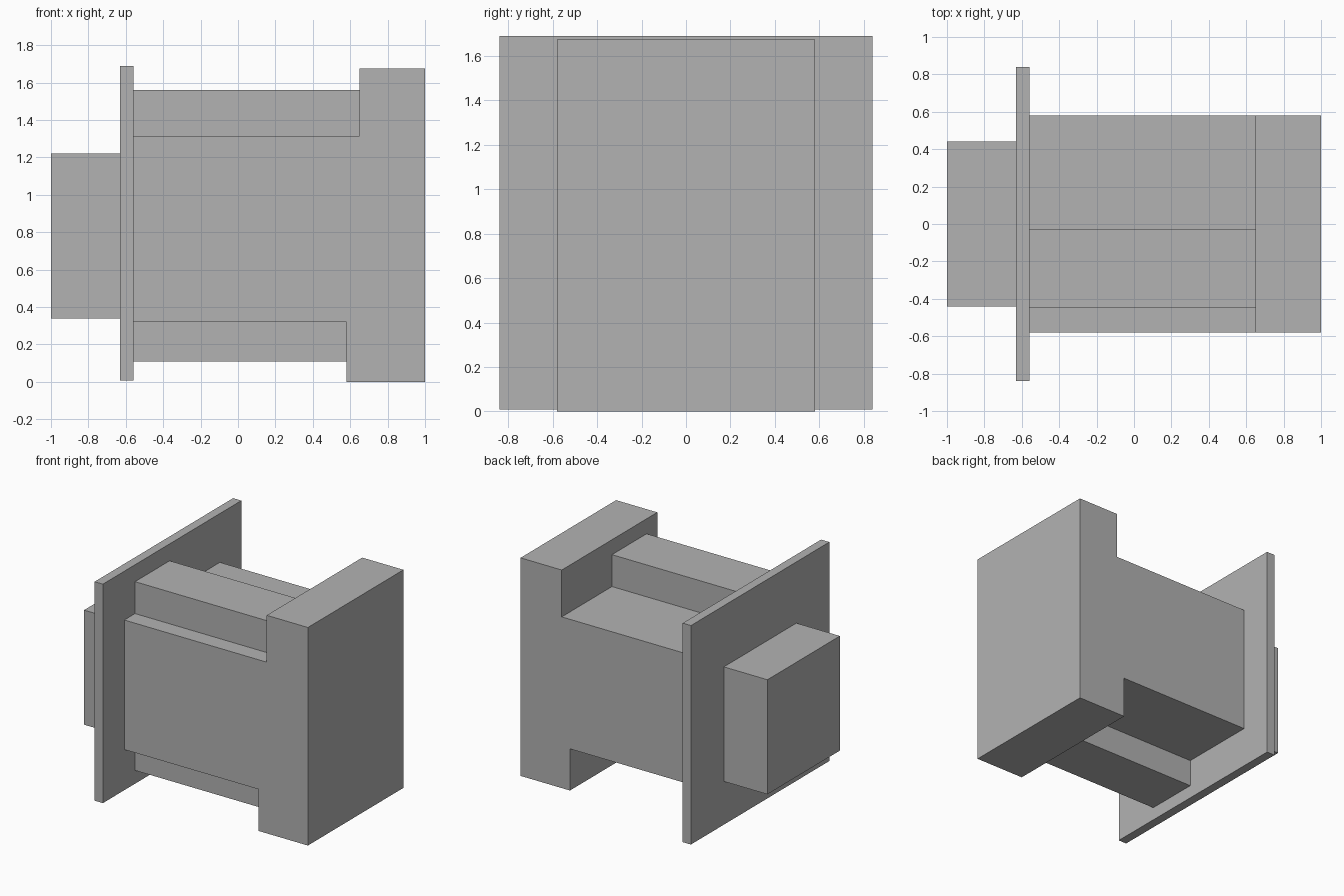
import bpy
import bmesh

cube = bpy.data.objects.get("Cube")
if cube:
    bpy.data.objects.remove(cube, do_unlink=True)

# Single plain grey
grey = bpy.data.materials.new("plain_grey")
grey.use_nodes = True
colour = (0.448, 0.448, 0.448, 1)
grey.diffuse_color = colour
grey.node_tree.nodes["Principled BSDF"].inputs["Base Color"].default_value = colour


def extrude_profile(name, profile, y0, y1):
    """Solid made from an x-z outline swept from y0 to y1."""
    bm = bmesh.new()
    face = bm.faces.new([bm.verts.new((x, y0, z)) for x, z in profile])
    swept = bmesh.ops.extrude_face_region(bm, geom=[face])["geom"]
    verts = [v for v in swept if isinstance(v, bmesh.types.BMVert)]
    bmesh.ops.translate(bm, verts=verts, vec=(0, y1 - y0, 0))
    bmesh.ops.recalc_face_normals(bm, faces=bm.faces)
    mesh = bpy.data.meshes.new(name)
    bm.to_mesh(mesh)
    bm.free()
    mesh.materials.append(grey)
    obj = bpy.data.objects.new(name, mesh)
    bpy.context.collection.objects.link(obj)
    return obj


def box(name, x, y, z):
    outline = [(x[0], z[0]), (x[1], z[0]), (x[1], z[1]), (x[0], z[1])]
    return extrude_profile(name, outline, *y)


plate_out, plate_in = -0.63, -0.56
top_step, bottom_step = 0.65, 0.58
body_low, body_high = 0.32, 1.315

# Main body with the taller end block, notched above and below
extrude_profile("body_and_end_block", [
    (plate_in, body_low), (bottom_step, body_low), (bottom_step, 0),
    (1, 0), (1, 1.675), (top_step, 1.675),
    (top_step, body_high), (plate_in, body_high)], -0.58, 0.58)

# Off-centre ribs running along the top and bottom of the body
rib_y = (-0.45, -0.03)
box("top_rib", (plate_in, top_step), rib_y, (body_high, 1.56))
box("bottom_rib", (plate_in, bottom_step), rib_y, (0.11, body_low))

# Thin flange plate and the small block behind it
box("flange_plate", (plate_out, plate_in), (-0.84, 0.84), (0.008, 1.69))
box("rear_block", (-1, plate_out), (-0.44, 0.44), (0.34, 1.22))
